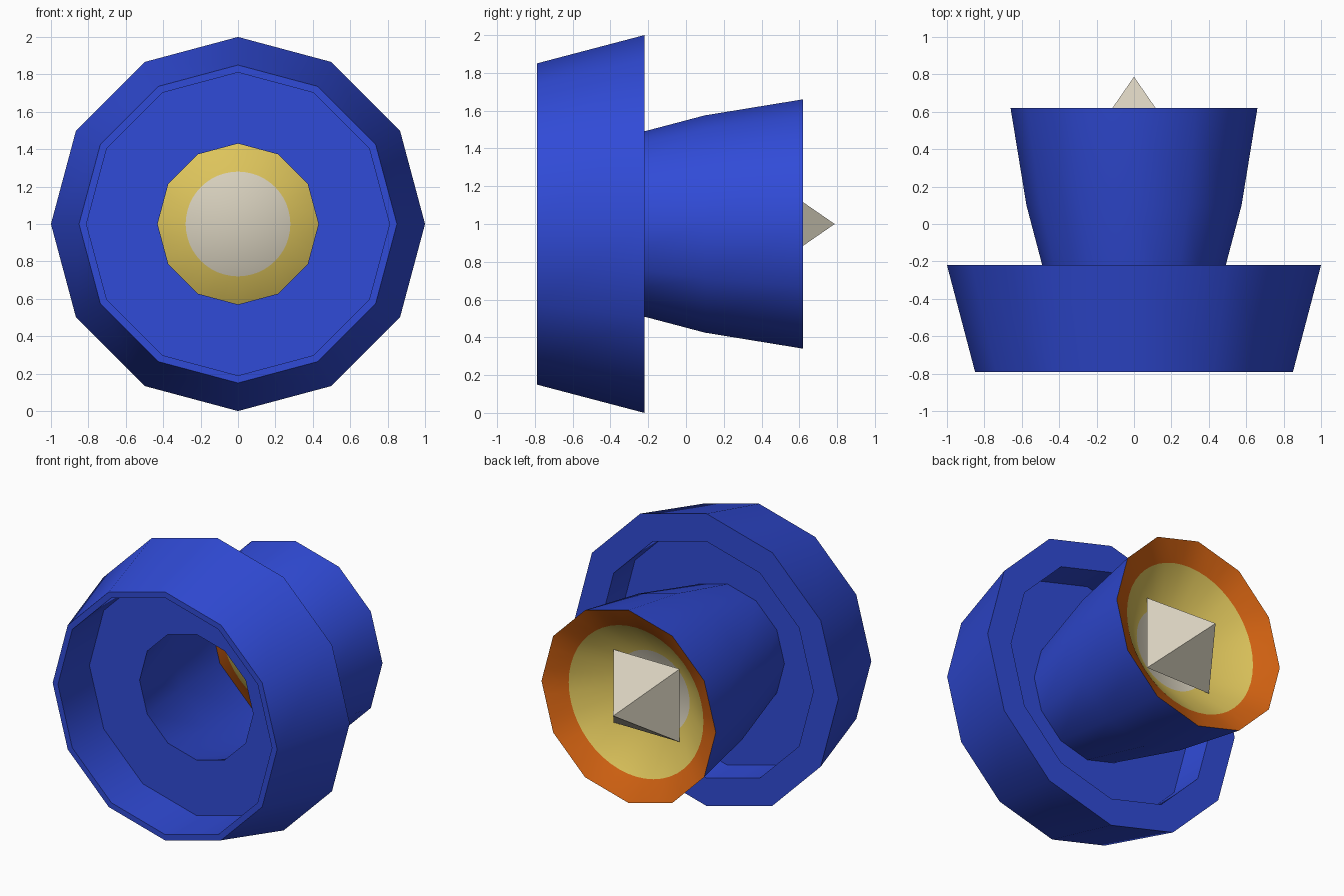
import bpy, bmesh, math

if "Cube" in bpy.data.objects:
    bpy.data.objects.remove(bpy.data.objects["Cube"])


def material(name, rgb):
    m = bpy.data.materials.new(name)
    m.diffuse_color = (*rgb, 1)
    m.use_nodes = True
    m.node_tree.nodes["Principled BSDF"].inputs["Base Color"].default_value = m.diffuse_color
    return m


BLUE = material("blue", (0.03, 0.07, 0.68))
ORANGE = material("orange", (0.66, 0.125, 0.006))
YELLOW = material("yellow", (0.72, 0.55, 0.105))
PALE = material("pale grey", (0.68, 0.63, 0.51))


def ring(bm, r, y, n=12, faceted=False):
    """Ring of points round the y axis; faceted keeps them on a 12-gon."""
    pts = []
    for i in range(n):
        a = 2 * math.pi * i / n
        k = 1
        if faceted:
            half = math.pi / 12
            k = math.cos(half) / math.cos(a % (2 * half) - half)
        pts.append(bm.verts.new((r * k * math.cos(a), y, 1 + r * k * math.sin(a))))
    return pts


def bridge(bm, a, b, mat=0):
    n = len(a)
    for i in range(n):
        j = (i + 1) % n
        bm.faces.new((a[i], b[i], b[j], a[j])).material_index = mat


def finish(bm, name, mats, smooth=True):
    me = bpy.data.meshes.new(name)
    bm.to_mesh(me)
    bm.free()
    ob = bpy.data.objects.new(name, me)
    bpy.context.collection.objects.link(ob)
    for m in mats:
        me.materials.append(m)
    if smooth:
        bpy.ops.object.select_all(action='DESELECT')
        ob.select_set(True)
        bpy.context.view_layer.objects.active = ob
        bpy.ops.object.shade_smooth_by_angle(angle=math.radians(40))
    return ob


def lathe(name, profile, mat, closed=False):
    bm = bmesh.new()
    rings = [ring(bm, r, y) for r, y in profile]
    for a, b in zip(rings, rings[1:]):
        bridge(bm, a, b)
    if closed:
        bridge(bm, rings[-1], rings[0])
    bmesh.ops.recalc_face_normals(bm, faces=bm.faces)
    return finish(bm, name, [mat])


# Flared outer ring
lathe("outer_ring", [(0.85, -0.79), (1.0, -0.22), (0.81, -0.22), (0.81, -0.79)], BLUE, closed=True)

# Recessed plate with its hole, running into the nozzle shell
lathe("plate_and_nozzle", [(0.81, -0.45), (0.43, -0.45), (0.575, 0.10), (0.66, 0.62)], BLUE)

# Glowing funnel in the nozzle mouth: orange, yellow, pale bands
bm = bmesh.new()
N = 48
rim = ring(bm, 0.66, 0.62, N, True)
band = ring(bm, 0.51, 0.54, N)
floor = ring(bm, 0.28, 0.36, N)
bridge(bm, rim, band, 0)
bridge(bm, band, floor, 1)
bm.faces.new(floor).material_index = 2
bmesh.ops.recalc_face_normals(bm, faces=bm.faces)
if sum(f.normal.y * f.calc_area() for f in bm.faces) < 0:
    bmesh.ops.reverse_faces(bm, faces=bm.faces)
finish(bm, "glow_funnel", [ORANGE, YELLOW, PALE])

# Four-sided spike on the axis
bm = bmesh.new()
w, base_y = 0.25, 0.425
base = [bm.verts.new((sx * w, base_y, 1 + sz * w)) for sx, sz in ((1, 1), (-1, 1), (-1, -1), (1, -1))]
tip = bm.verts.new((0, 0.787, 1))
bm.faces.new(base)
for i in range(4):
    bm.faces.new((base[i], base[(i + 1) % 4], tip))
bmesh.ops.recalc_face_normals(bm, faces=bm.faces)
finish(bm, "center_spike", [PALE], smooth=False)
